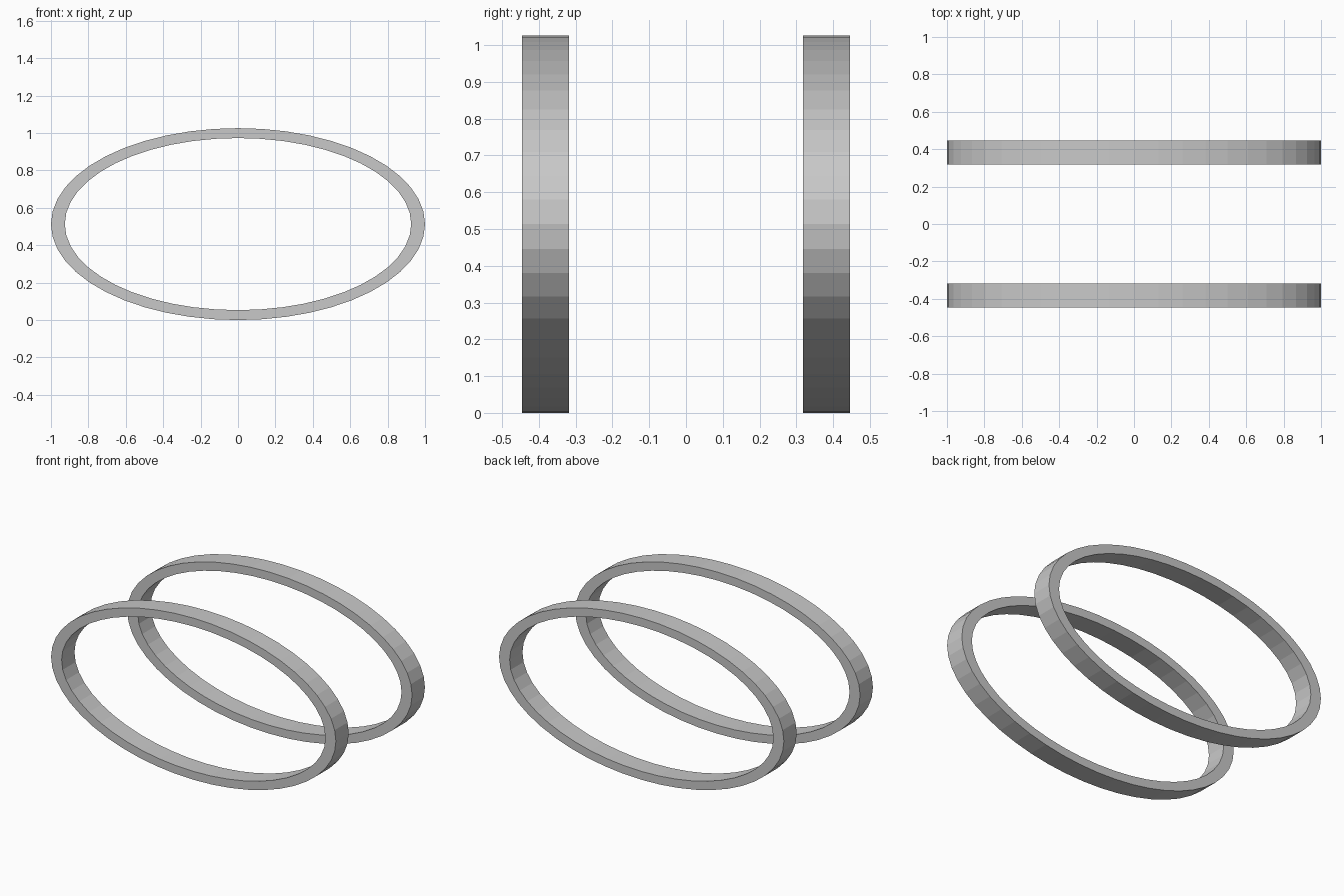
import bpy
import bmesh
from math import cos, sin, tau

cube = bpy.data.objects.get("Cube")
if cube:
    bpy.data.objects.remove(cube, do_unlink=True)

SEGMENTS = 48
WIDTH = 0.129          # depth of each band along y
OFFSET = 0.382         # distance of each band from the middle
OUTER = (1.0, 0.513)   # half sizes of the outer ellipse
INNER = (0.926, 0.46)  # half sizes of the opening

grey = bpy.data.materials.new("plain_grey")
grey.use_nodes = True
colour = (0.58, 0.58, 0.58, 1)
grey.diffuse_color = colour
grey.node_tree.nodes["Principled BSDF"].inputs["Base Color"].default_value = colour


def ellipse_loop(bm, radii, y):
    """One closed ring of vertices in the xz plane."""
    return [bm.verts.new((radii[0] * cos(tau * i / SEGMENTS), y,
                          radii[1] * sin(tau * i / SEGMENTS)))
            for i in range(SEGMENTS)]


def elliptical_ring(name, y):
    """Flat band with a rectangular section, swept round an ellipse."""
    bm = bmesh.new()
    half = WIDTH / 2
    section = [(OUTER, -half), (OUTER, half), (INNER, half), (INNER, -half)]
    loops = [ellipse_loop(bm, radii, depth) for radii, depth in section]
    for a, b in zip(loops, loops[1:] + loops[:1]):
        for i in range(SEGMENTS):
            j = (i + 1) % SEGMENTS
            bm.faces.new((a[i], a[j], b[j], b[i]))
    bmesh.ops.recalc_face_normals(bm, faces=bm.faces)
    mesh = bpy.data.meshes.new(name)
    bm.to_mesh(mesh)
    bm.free()
    mesh.materials.append(grey)
    ring = bpy.data.objects.new(name, mesh)
    ring.location = (0, y, OUTER[1])
    bpy.context.collection.objects.link(ring)


# Matching front and back bands
elliptical_ring("front_ring", -OFFSET)
elliptical_ring("back_ring", OFFSET)
